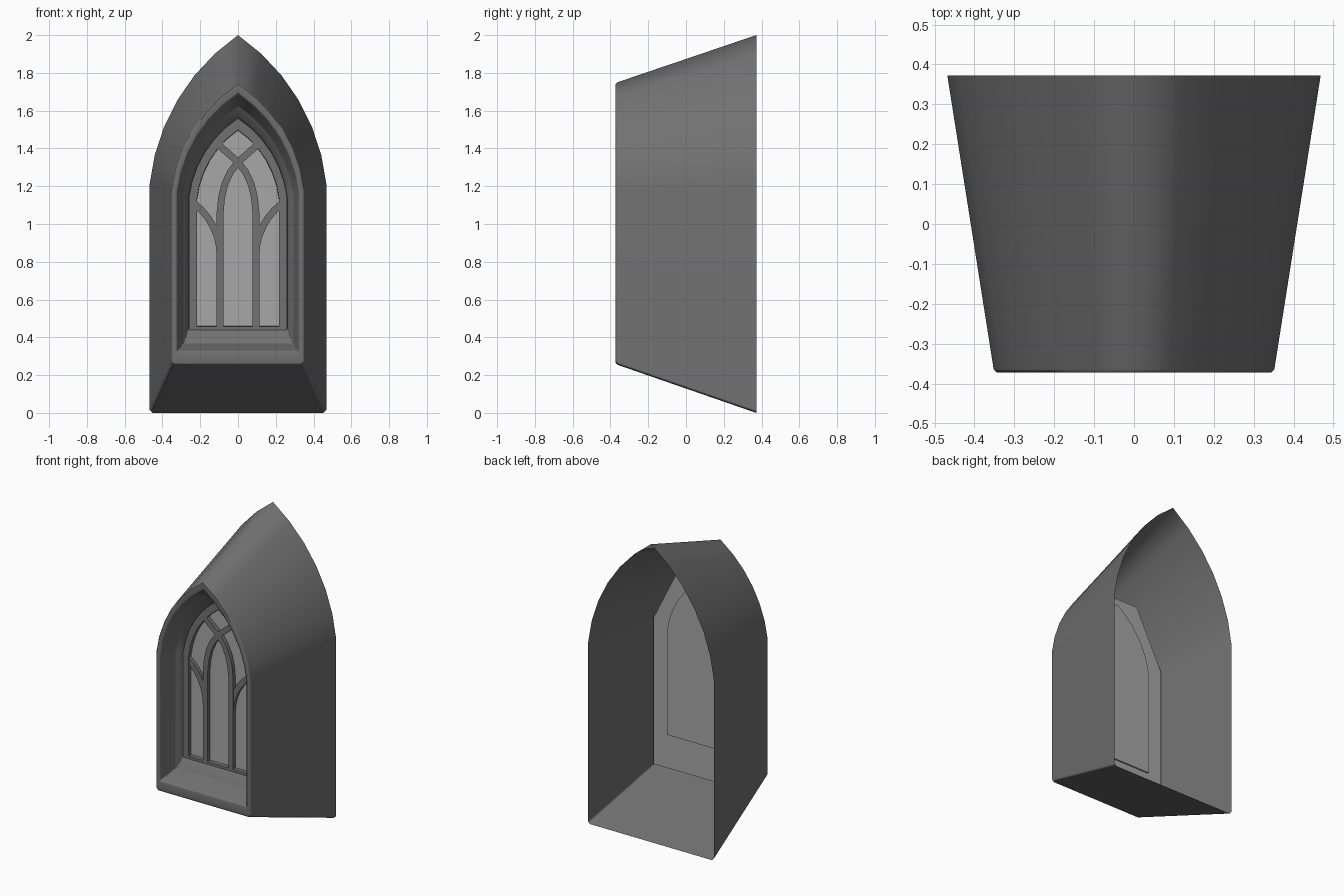
import bpy, bmesh, math
from mathutils import Vector

if "Cube" in bpy.data.objects:
    bpy.data.objects.remove(bpy.data.objects["Cube"])


def material(name, v):
    m = bpy.data.materials.new(name)
    m.diffuse_color = (v, v, v, 1)
    m.use_nodes = True
    m.node_tree.nodes["Principled BSDF"].inputs["Base Color"].default_value = m.diffuse_color
    return m


STONE = material("grey stone", 0.165)
GLASS = material("pale glass", 0.385)


def arc(p, q, sag, n):
    """Points of a circular arc from p to q, bulging right of travel by sag * length."""
    p, q = Vector(p), Vector(q)
    d = q - p
    L = d.length
    s = sag * L
    r = (L * L / 4 + s * s) / (2 * s)
    nrm = Vector((d.y, -d.x)) / L
    c = (p + q) / 2 + nrm * (s - r)
    half = math.asin(L / 2 / r)
    return [c + r * (nrm * math.cos(a) + d / L * math.sin(a))
            for a in (-half + 2 * half * i / n for i in range(n + 1))]


def arch(hw, bottom, spring, apex, n=6, ch=0.015):
    """Closed pointed-arch outline, counter-clockwise seen from the front."""
    right = [Vector((hw - ch, bottom)), Vector((hw, bottom + ch))]
    right += arc((hw, spring), (0, apex), 0.11, n)
    left = [Vector((-p.x, p.y)) for p in reversed(right[:-1])]
    return right + left


def finish(name, verts, faces, mat, recalc=True, angle=35):
    me = bpy.data.meshes.new(name)
    me.from_pydata(verts, [], faces)
    if recalc:
        bm = bmesh.new()
        bm.from_mesh(me)
        bmesh.ops.recalc_face_normals(bm, faces=bm.faces)
        bm.to_mesh(me)
        bm.free()
    me.materials.append(mat)
    ob = bpy.data.objects.new(name, me)
    bpy.context.collection.objects.link(ob)
    bpy.ops.object.select_all(action='DESELECT')
    ob.select_set(True)
    bpy.context.view_layer.objects.active = ob
    bpy.ops.object.shade_smooth_by_angle(angle=math.radians(angle))
    return ob


def loft(name, rings, mat, closed=False, angle=35):
    """Skin arch rings given as (outline, y)."""
    n = len(rings[0][0])
    m = len(rings)
    verts = [(p.x, y, p.y) for o, y in rings for p in o]
    faces = [(i % m * n + k, i % m * n + (k + 1) % n,
              (i + 1) % m * n + (k + 1) % n, (i + 1) % m * n + k)
             for i in range(m if closed else m - 1) for k in range(n)]
    return finish(name, verts, faces, mat, closed, angle)


def plate(name, outline, y0, y1, mat):
    n = len(outline)
    verts = [(p[0], y, p[1]) for y in (y0, y1) for p in outline]
    faces = [tuple(range(n)), tuple(range(2 * n - 1, n - 1, -1))]
    faces += [(k, n + k, n + (k + 1) % n, (k + 1) % n) for k in range(n)]
    return finish(name, verts, faces, mat)


def bar(name, path, width, y0, y1, side):
    """Flat-faced bar following a path in the window plane."""
    path = [Vector((p[0] * side, p[1])) for p in path]
    a, b = [], []
    for i, p in enumerate(path):
        t = (path[min(i + 1, len(path) - 1)] - path[max(i - 1, 0)]).normalized()
        o = Vector((-t.y, t.x)) * width / 2
        a.append(p + o)
        b.append(p - o)
    n = len(path)
    verts = [(p.x, y, p.y) for y in (y0, y1) for p in a + b]
    faces = []
    for i in range(n - 1):
        j, f = i + 1, 2 * n
        faces += [(i, j, n + j, n + i), (f + i, f + n + i, f + n + j, f + j),
                  (i, f + i, f + j, j), (n + i, n + j, f + n + j, f + n + i)]
    for i in (0, n - 1):
        faces.append((i, n + i, 3 * n + i, 2 * n + i))
    return finish(name, verts, faces, STONE)


# flared outer surround, front rim, recess and sill
shell = loft("stone_surround", [
    (arch(0.468, 0.0, 1.21, 2.0), 0.372),
    (arch(0.352, 0.255, 1.175, 1.75), -0.364),
    (arch(0.345, 0.264, 1.172, 1.742), -0.372),
    (arch(0.328, 0.318, 1.168, 1.70, ch=0.004), -0.372),
    (arch(0.319, 0.33, 1.165, 1.688, ch=0.004), -0.364),
    (arch(0.297, 0.365, 1.155, 1.63, ch=0.004), -0.25),
    (arch(0.285, 0.372, 1.15, 1.62, ch=0.004), -0.242),
    (arch(0.266, 0.44, 1.145, 1.572, ch=0.004), -0.21),
    (arch(0.258, 0.456, 1.14, 1.555, ch=0.004), -0.175),
], STONE, angle=50)
# soft ridge along the outer apex, flat faces elsewhere
for e in shell.data.edges:
    ends = [shell.data.vertices[i].co for i in e.vertices]
    if all(abs(c.x) < 1e-4 and c.z > 1.74 for c in ends):
        e.use_edge_sharp = False
wn = shell.modifiers.new("even_normals", 'WEIGHTED_NORMAL')
wn.keep_sharp = True

# arched frame bar around the glass
FRONT, BACK = -0.212, -0.175
loft("window_frame", [
    (arch(0.262, 0.44, 1.14, 1.562, ch=0.002), BACK),
    (arch(0.26, 0.44, 1.14, 1.56, ch=0.002), FRONT),
    (arch(0.218, 0.458, 1.13, 1.498, ch=0.002), FRONT),
    (arch(0.216, 0.46, 1.13, 1.495, ch=0.002), BACK),
], STONE, closed=True)

# mullions that cross as tracery, and their outward branches
sweep = [(-0.095, 0.445), (-0.095, 1.06), (-0.087, 1.14), (-0.07, 1.21),
         (-0.042, 1.272), (0, 1.328), (0.105, 1.42)]
for side, tag in ((1, "left"), (-1, "right")):
    bar("mullion_" + tag, sweep, 0.036, FRONT, BACK, side)
    branch = arc((-0.095, 0.83), (-0.235, 1.11), 0.12, 6)
    bar("branch_" + tag, branch, 0.036, FRONT + 0.001, BACK, side)

# glass pane
plate("glass_pane", arch(0.264, 0.44, 1.14, 1.56, ch=0.002), -0.187, -0.179, GLASS)

# pale flat-topped inner wall, and the raised back of the pane on it
half = [(0.36, 0.222), (0.36, 1.205), (0.165, 1.595)]
plate("back_panel", half + [(-x, z) for x, z in half[::-1]], -0.177, -0.17, GLASS)
plate("back_pane", arch(0.255, 0.45, 1.14, 1.55, ch=0.002), -0.172, -0.16, GLASS)
